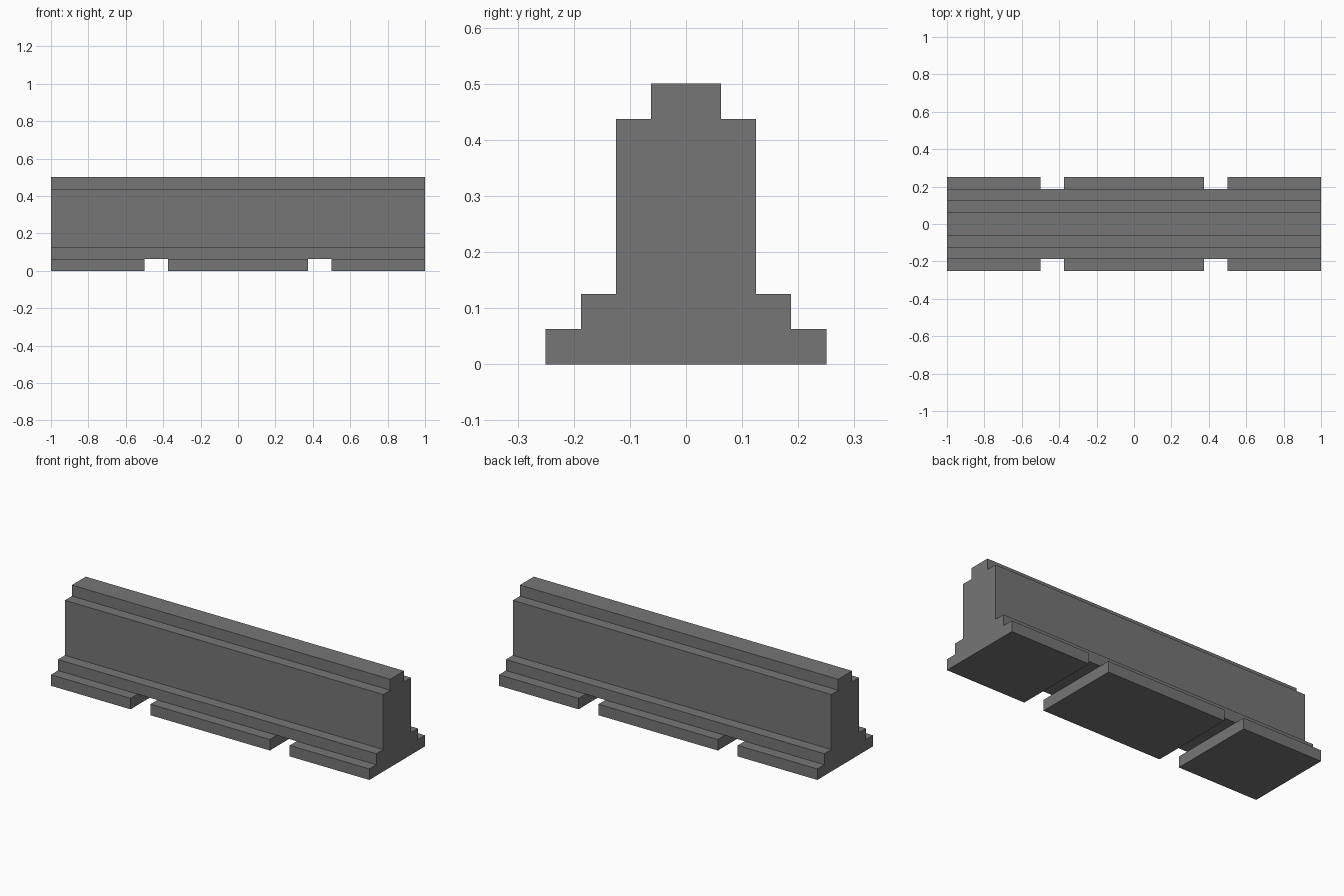
import bpy, bmesh

if "Cube" in bpy.data.objects:
    bpy.data.objects.remove(bpy.data.objects["Cube"])

U = 1 / 16  # step size shared by all tiers

concrete = bpy.data.materials.new("concrete grey")
concrete.diffuse_color = (0.18, 0.18, 0.18, 1)
concrete.use_nodes = True
concrete.node_tree.nodes["Principled BSDF"].inputs["Base Color"].default_value = concrete.diffuse_color


def make_object(name, bm):
    bmesh.ops.recalc_face_normals(bm, faces=bm.faces)
    mesh = bpy.data.meshes.new(name)
    bm.to_mesh(mesh)
    bm.free()
    mesh.materials.append(concrete)
    obj = bpy.data.objects.new(name, mesh)
    bpy.context.collection.objects.link(obj)
    return obj


# Barrier: stepped half profile (y, z) in steps, mirrored, extruded along x
half = [(4, 0), (4, 1), (3, 1), (3, 2), (2, 2), (2, 7), (1, 7), (1, 8)]
profile = half + [(-y, z) for y, z in reversed(half)]
bm = bmesh.new()
face = bm.faces.new([bm.verts.new((-1, y * U, z * U)) for y, z in profile])
ext = bmesh.ops.extrude_face_region(bm, geom=[face])
bmesh.ops.translate(bm, vec=(2, 0, 0),
                    verts=[v for v in ext["geom"] if isinstance(v, bmesh.types.BMVert)])
barrier = make_object("barrier", bm)

# Drainage slots: cut through the base tier on both sides
for side in (-1, 1):
    bm = bmesh.new()
    bmesh.ops.create_cube(bm, size=1)
    bmesh.ops.scale(bm, vec=(2 * U, 1, 2 * U), verts=bm.verts)
    bmesh.ops.translate(bm, vec=(side * 7 * U, 0, 0), verts=bm.verts)
    cutter = make_object("slot_cutter", bm)
    cutter.hide_render = True
    mod = barrier.modifiers.new("slot", "BOOLEAN")
    mod.operation = "DIFFERENCE"
    mod.solver = "EXACT"
    mod.object = cutter
    bpy.context.view_layer.objects.active = barrier
    bpy.ops.object.modifier_apply(modifier=mod.name)
    bpy.data.objects.remove(cutter)
